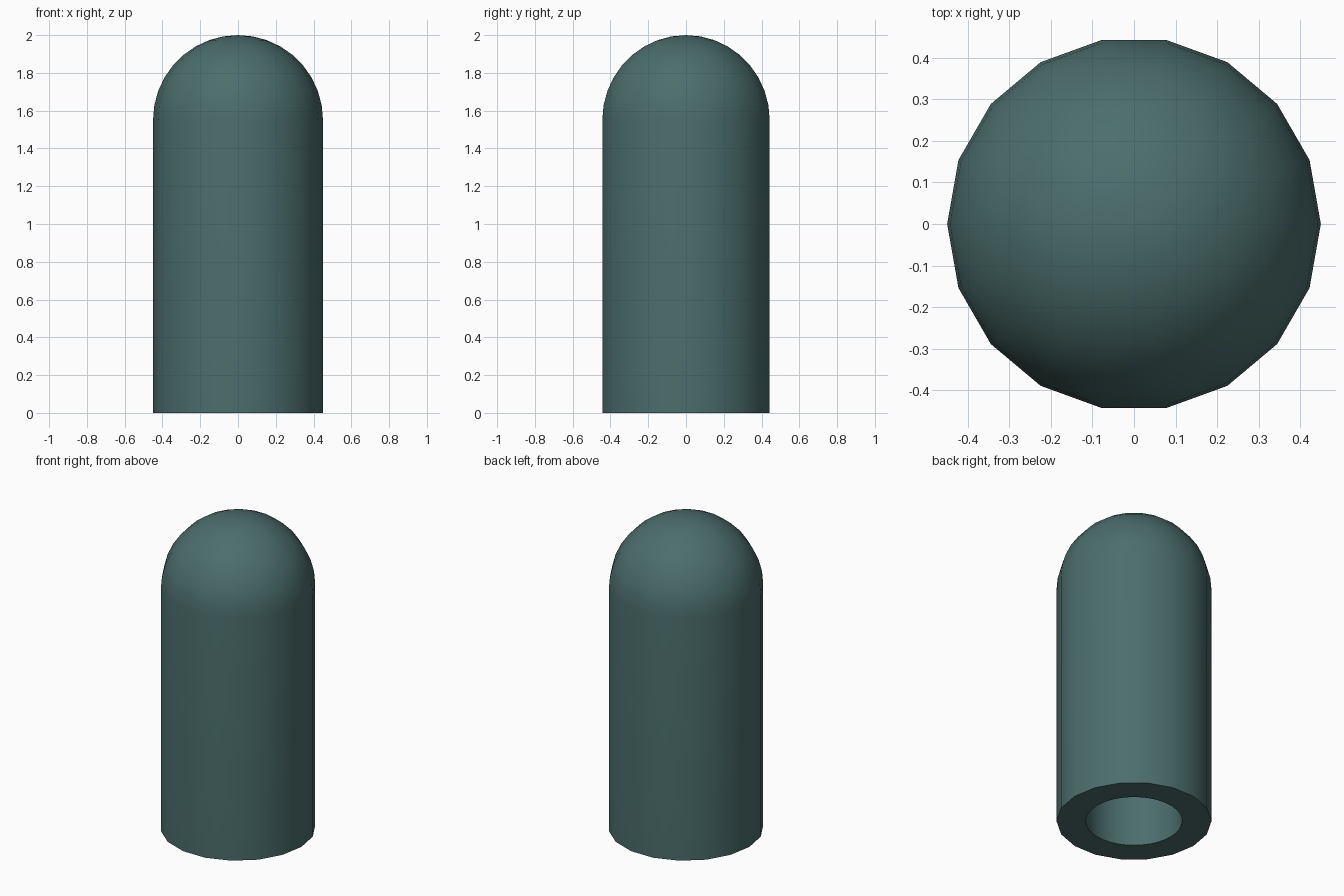
import bpy, bmesh, math

if "Cube" in bpy.data.objects:
    bpy.data.objects.remove(bpy.data.objects["Cube"])

OUTER_R, INNER_R, SHOULDER = 0.45, 0.28, 1.55


def domed_tube(bm, radius, sides, rings):
    """Open-bottomed tube with a hemispherical end; returns the bottom loop."""
    profile = [(radius, 0.0)]
    for i in range(rings):
        a = math.pi / 2 * i / rings
        profile.append((radius * math.cos(a), SHOULDER + radius * math.sin(a)))
    loops = []
    for r, z in profile:
        loops.append([bm.verts.new((r * math.cos(2 * math.pi * k / sides),
                                    r * math.sin(2 * math.pi * k / sides), z))
                      for k in range(sides)])
    pole = bm.verts.new((0, 0, SHOULDER + radius))
    for k in range(sides):
        n = (k + 1) % sides
        for lo, hi in zip(loops, loops[1:]):
            bm.faces.new((lo[k], lo[n], hi[n], hi[k]))
        bm.faces.new((loops[-1][k], loops[-1][n], pole))
    return loops[0]


bm = bmesh.new()
# Outer shell and concentric hollow
domed_tube(bm, OUTER_R, 18, 9)
domed_tube(bm, INNER_R, 36, 9)
# Flat annular rim joining the two bottom loops
rim_edges = [e for e in bm.edges if e.is_boundary]
bmesh.ops.triangle_fill(bm, edges=rim_edges, use_beauty=True, use_dissolve=False)
bmesh.ops.recalc_face_normals(bm, faces=bm.faces)

mesh = bpy.data.meshes.new("domed_sleeve")
bm.to_mesh(mesh)
bm.free()
sleeve = bpy.data.objects.new("domed_sleeve", mesh)
bpy.context.collection.objects.link(sleeve)

# Dark teal finish
mat = bpy.data.materials.new("dark_teal")
mat.diffuse_color = (0.07, 0.155, 0.15, 1)
mat.use_nodes = True
mat.node_tree.nodes["Principled BSDF"].inputs["Base Color"].default_value = mat.diffuse_color
mesh.materials.append(mat)

# Smooth sides, crisp rim
bpy.context.view_layer.objects.active = sleeve
sleeve.select_set(True)
bpy.ops.object.shade_smooth_by_angle(angle=math.radians(40))
